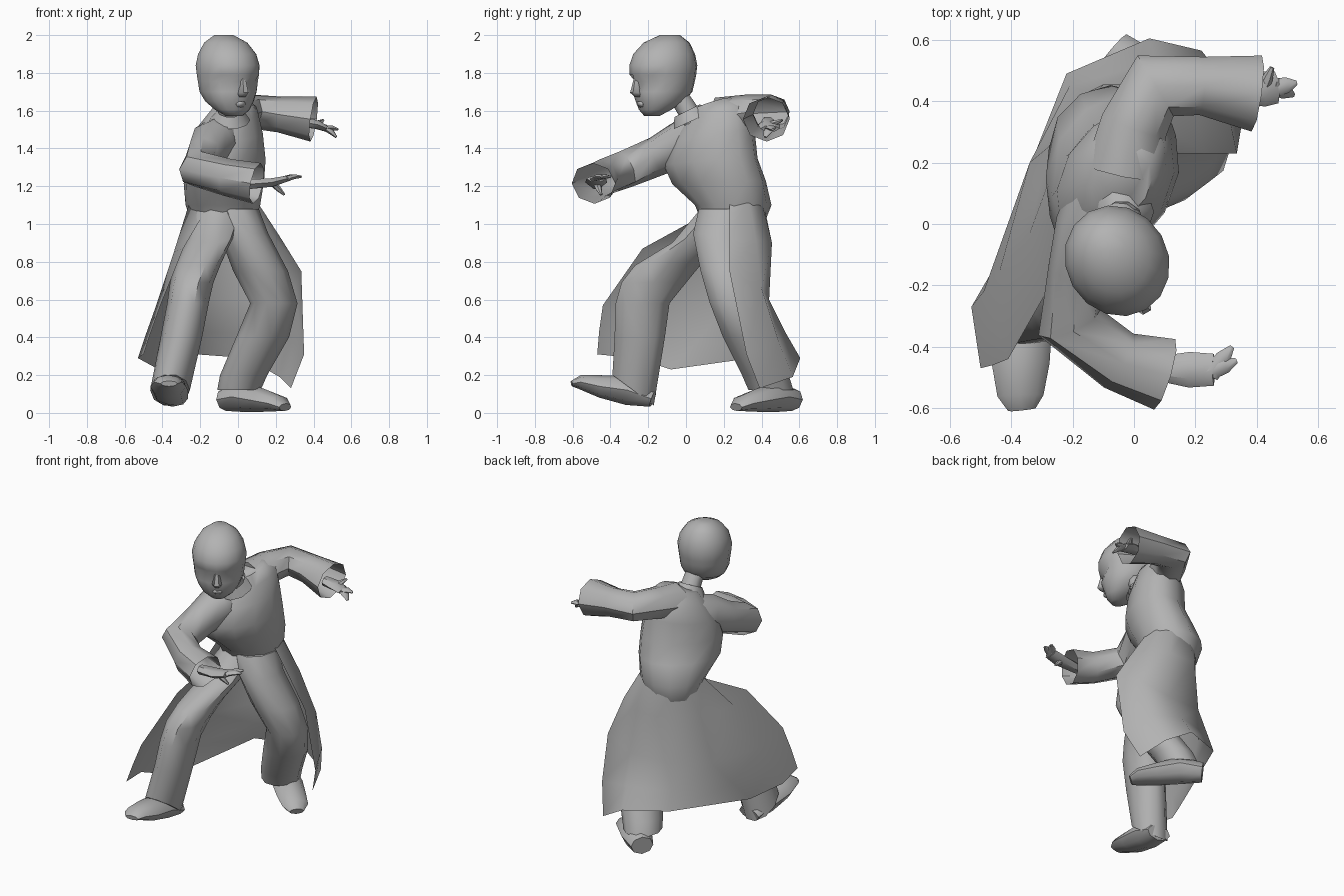
import bpy
import bmesh
from math import sin, cos, pi, radians
from mathutils import Vector, Matrix

cube = bpy.data.objects.get("Cube")
if cube:
    bpy.data.objects.remove(cube, do_unlink=True)

grey = bpy.data.materials.new("plain_grey")
grey.use_nodes = True
GREY = (0.45, 0.45, 0.45, 1)
grey.diffuse_color = GREY
grey.node_tree.nodes["Principled BSDF"].inputs["Base Color"].default_value = GREY

UP = Vector((0, 0, 1))


def ring(centre, u, v, sides=10):
    """Ellipse of points around a centre with half axes u and v."""
    centre, u, v = Vector(centre), Vector(u), Vector(v)
    return [centre + u * cos(2 * pi * i / sides) + v * sin(2 * pi * i / sides)
            for i in range(sides)]


def loft(name, rings, closed=True, cap_start=True, cap_end=True, angle=45):
    """Skin a row of point rings into one smooth shaded object."""
    bm = bmesh.new()
    rows = [[bm.verts.new(p) for p in r] for r in rings]
    count = len(rows[0])
    for low, high in zip(rows, rows[1:]):
        for i in range(count if closed else count - 1):
            j = (i + 1) % count
            bm.faces.new((low[i], low[j], high[j], high[i]))
    if closed and cap_start:
        bm.faces.new(rows[0])
    if closed and cap_end:
        bm.faces.new(rows[-1])
    bmesh.ops.recalc_face_normals(bm, faces=bm.faces)
    mesh = bpy.data.meshes.new(name)
    bm.to_mesh(mesh)
    bm.free()
    mesh.materials.append(grey)
    obj = bpy.data.objects.new(name, mesh)
    bpy.context.collection.objects.link(obj)
    bpy.ops.object.select_all(action="DESELECT")
    obj.select_set(True)
    bpy.context.view_layer.objects.active = obj
    bpy.ops.object.shade_smooth_by_angle(angle=radians(angle))


def tube(name, stations, sides=8, **options):
    """Limb along a path; each station is a point, half width and half height."""
    points = [Vector(s[0]) for s in stations]
    rings = []
    for i, (_, width, height) in enumerate(stations):
        tangent = points[min(i + 1, len(points) - 1)] - points[max(i - 1, 0)]
        tangent.normalize()
        side = tangent.cross(UP).normalized()
        rings.append(ring(points[i], side * width, side.cross(tangent) * height, sides))
    loft(name, rings, **options)


def stack(name, stations):
    """Level rings; each is a point, its half sizes in x and y, and a backward drop."""
    loft(name, [ring(p, (a, 0, 0), (0, b, drop)) for p, a, b, drop in stations])


# Torso: twisted so the left shoulder is back and raised
def torso_ring(x, y, z, long, short, tilt):
    yaw = radians(60)
    return ring((x, y, z), (long * cos(yaw), long * sin(yaw), tilt),
                (-short * sin(yaw), short * cos(yaw), 0), 12)


loft("torso", [torso_ring(*r) for r in (
    (-.08, .25, .99, .16, .16, 0),
    (-.08, .25, 1.1, .205, .195, 0),
    (-.075, .175, 1.22, .265, .195, .01),
    (-.06, .13, 1.33, .27, .185, .02),
    (-.06, .14, 1.46, .24, .175, .04),
    (-.05, .15, 1.56, .2, .14, .07),
    (-.04, .13, 1.63, .12, .09, .04))], angle=60)

# Neck and collar
stack("neck", [((-.04, .06, 1.52), .07, .07, 0),
               ((-.045, -.02, 1.65), .06, .065, 0),
               ((-.05, -.09, 1.74), .07, .07, 0)])
loft("collar", [ring((-.045, .04, 1.55), (.11, 0, 0), (0, .11, .05)),
                ring((-.04, .005, 1.6), (.07, 0, 0), (0, .07, .035))],
     cap_start=False, cap_end=False)

# Head, turned to its left
HEAD = Matrix.Translation((-.055, -.12, 0)) @ Matrix.Rotation(radians(30), 4, "Z")


def head_ring(y, z, width, depth, socket=0, sides=16):
    points = ring((0, y, z), (width, 0, 0), (0, depth, 0), sides)
    for p in points:
        if p.y < -.08 and .03 < abs(p.x) < .13:
            p.y += socket
    return [HEAD @ p for p in points]


loft("head", [head_ring(*r) for r in (
    (-.07, 1.572, .045, .04),
    (-.05, 1.605, .095, .085),
    (-.02, 1.65, .13, .13),
    (-.005, 1.7, .15, .162),
    (-.003, 1.755, .157, .174, .028),
    (-.003, 1.79, .162, .182),
    (0, 1.84, .167, .185),
    (.005, 1.9, .152, .168),
    (.02, 1.96, .113, .125),
    (.04, 2.0, .05, .055))], angle=60)
loft("nose", [head_ring(*r, 0, 6) for r in (
    (-.163, 1.775, .014, .014),
    (-.165, 1.695, .03, .034),
    (-.145, 1.672, .022, .025))], angle=60)
loft("lips", [head_ring(*r, 0, 8) for r in (
    (-.14, 1.648, .02, .02),
    (-.13, 1.635, .035, .03),
    (-.12, 1.618, .025, .02))], angle=60)

# Sleeves, open at the cuffs
tube("right_sleeve", [((-.08, .1, 1.46), .13, .12),
                      ((-.135, -.02, 1.425), .125, .125),
                      ((-.175, -.15, 1.36), .105, .105),
                      ((-.21, -.32, 1.29), .11, .1),
                      ((-.05, -.445, 1.245), .1, .1),
                      ((.1, -.49, 1.215), .12, .11)], cap_end=False)
tube("left_sleeve", [((-.03, .17, 1.56), .13, .11),
                     ((0, .32, 1.585), .11, .1),
                     ((.07, .45, 1.595), .115, .09),
                     ((.22, .45, 1.58), .095, .095),
                     ((.4, .425, 1.555), .125, .12)], cap_end=False)


# Hands: a palm with two finger groups and a thumb
def hand(side, wrist, palm, knuckle, first_tip, second_tip, thumb_tip):
    tube(side + "_palm", [(wrist, .035, .03), (palm, .058, .026), (knuckle, .052, .018)], 6)
    for part, tip in (("fore_fingers", first_tip), ("outer_fingers", second_tip)):
        root = Vector(knuckle).lerp(Vector(tip), -.2)
        middle = root.lerp(Vector(tip), .6) + UP * .006
        tube(side + "_" + part, [(root, .03, .016), (middle, .026, .014),
                                 (tip, .008, .006)], 6)
    bend = Vector(palm).lerp(Vector(thumb_tip), .5)
    tube(side + "_thumb", [(palm, .02, .017), (bend, .018, .015),
                           (thumb_tip, .008, .006)], 6)


hand("right", (.05, -.47, 1.21), (.18, -.475, 1.22), (.26, -.475, 1.24),
     (.32, -.4, 1.25), (.335, -.445, 1.25), (.245, -.45, 1.155))
hand("left", (.34, .43, 1.54), (.42, .44, 1.525), (.465, .445, 1.505),
     (.53, .46, 1.5), (.52, .42, 1.46), (.45, .51, 1.55))

# Trouser legs
stack("right_trouser_leg", [((-.1, .22, 1.08), .14, .15, 0),
                            ((-.14, .1, .95), .125, .18, .05),
                            ((-.21, -.09, .79), .12, .19, .01),
                            ((-.245, -.17, .69), .115, .18, 0),
                            ((-.265, -.23, .58), .11, .15, 0),
                            ((-.3, -.245, .4), .11, .14, 0),
                            ((-.36, -.28, .12), .105, .115, -.085)])
stack("left_trouser_leg", [((-.02, .22, 1.08), .13, .16, 0),
                           ((.03, .19, .95), .13, .16, 0),
                           ((.12, .22, .75), .145, .15, 0),
                           ((.19, .25, .58), .125, .13, 0),
                           ((.13, .32, .4), .14, .13, 0),
                           ((.03, .42, .2), .125, .13, 0),
                           ((.005, .45, .12), .115, .125, 0)])

# Shoes: the right one rests on its heel, the left one is flat
tube("right_shoe", [((-.345, -.175, .075), .08, .045),
                    ((-.36, -.3, .12), .095, .08),
                    ((-.37, -.45, .14), .095, .06),
                    ((-.37, -.56, .163), .075, .038),
                    ((-.365, -.605, .155), .045, .015)])
tube("left_shoe", [((-.07, .565, .07), .07, .06),
                   ((.03, .48, .085), .095, .08),
                   ((.13, .38, .067), .09, .062),
                   ((.215, .3, .05), .08, .042),
                   ((.25, .265, .03), .045, .022)])

# Long coat skirt, open in front, flaring from waist to hem
skirt_rows = (
    ((-.19, .08, 1.04), (-.255, .2, 1.12), (-.2, .34, 1.15), (-.08, .4, 1.16),
     (.02, .39, 1.16), (.085, .33, 1.14), (.1, .23, 1.12)),
    ((-.29, -.23, .87), (-.34, -.03, .85), (-.28, .25, .88), (-.1, .455, .9),
     (.09, .455, .9), (.2, .37, .92), (.23, .23, .92)),
    ((-.41, -.44, .57), (-.44, -.16, .55), (-.34, .2, .55), (-.15, .43, .6),
     (.1, .44, .6), (.3, .4, .66), (.335, .23, .75)),
    ((-.46, -.46, .43), (-.49, -.22, .41), (-.39, .06, .38), (-.21, .45, .43),
     (.07, .53, .42), (.28, .49, .38), (.35, .32, .31)),
    ((-.5, -.47, .31), (-.53, -.27, .29), (-.42, -.08, .23), (-.22, .49, .31),
     (.05, .605, .29), (.22, .565, .19), (.28, .39, .13)))
loft("coat_skirt", skirt_rows, closed=False, angle=60)
